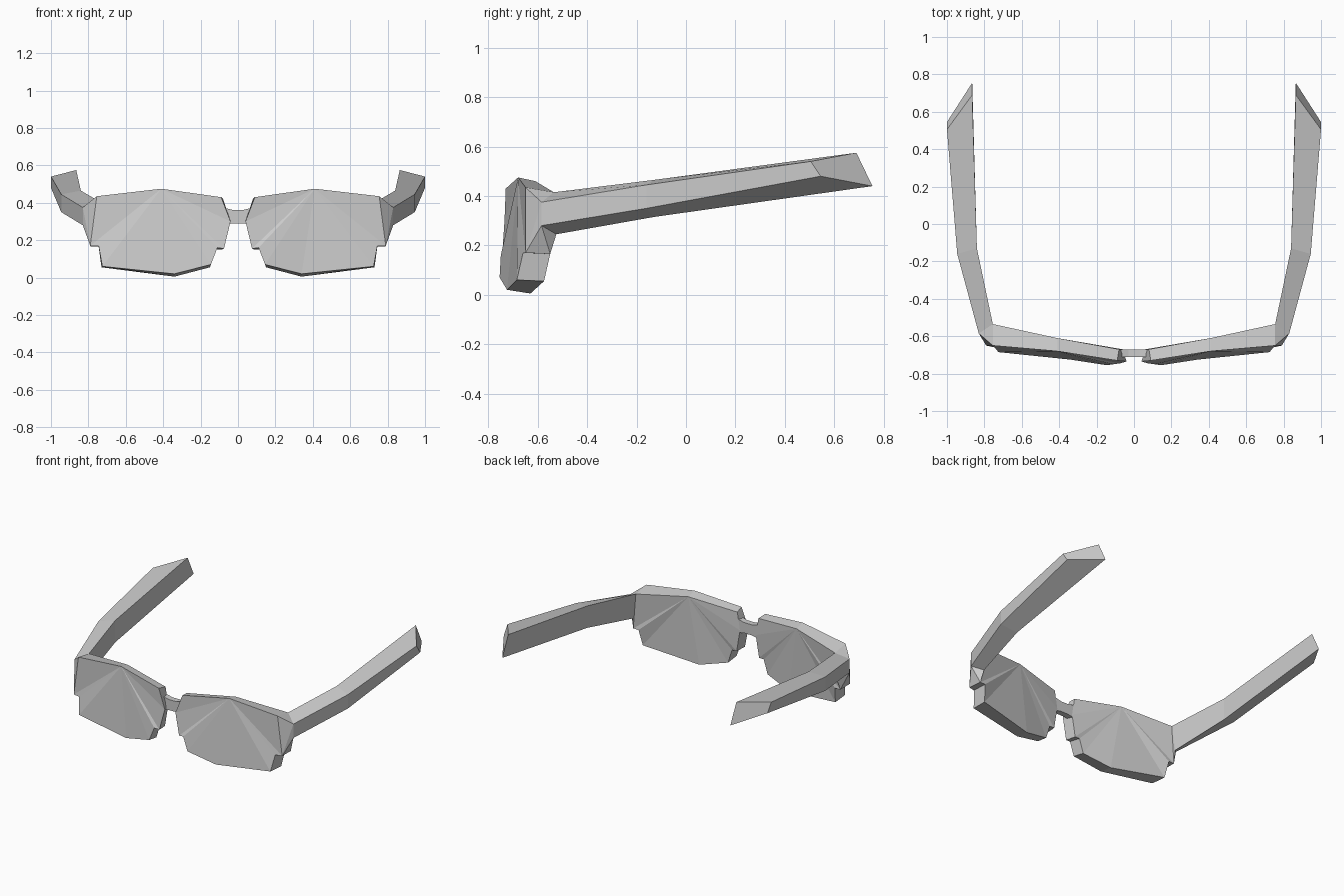
import bpy, bmesh

if "Cube" in bpy.data.objects:
    bpy.data.objects.remove(bpy.data.objects["Cube"])


def finish(name, bm, mirror=True):
    bmesh.ops.recalc_face_normals(bm, faces=bm.faces)
    mesh = bpy.data.meshes.new(name)
    bm.to_mesh(mesh)
    bm.free()
    ob = bpy.data.objects.new(name, mesh)
    bpy.context.collection.objects.link(ob)
    if mirror:
        ob.modifiers.new("mirror", 'MIRROR').use_mirror_merge = False
    return ob


def loft(name, rings, fan=None, mirror=True):
    """Skin a list of closed rings; caps are fans from vertex `fan`, or plain faces."""
    bm = bmesh.new()
    loops = [[bm.verts.new(p) for p in ring] for ring in rings]
    n = len(loops[0])
    for a, b in zip(loops, loops[1:]):
        for i in range(n):
            j = (i + 1) % n
            bm.faces.new((a[i], a[j], b[j], b[i]))
    for ring in (loops[0], loops[-1]):
        if fan is None:
            bm.faces.new(ring)
        else:
            for k in range(1, n - 1):
                bm.faces.new((ring[fan], ring[(fan + k) % n], ring[(fan + k + 1) % n]))
    return finish(name, bm, mirror)


# Lens: swept-back slab with notched sides, fanned from the top middle corner
lens_front = [(.09, -.73, .43), (.41, -.68, .475), (.755, -.65, .435),
              (.79, -.65, .17), (.745, -.66, .17), (.725, -.685, .06),
              (.34, -.725, .02), (.145, -.755, .07), (.11, -.75, .16),
              (.075, -.745, .155), (.04, -.735, .30)]
lens_back = [(.08, -.67, .42), (.41, -.61, .46), (.755, -.535, .415),
             (.785, -.55, .165), (.745, -.55, .165), (.73, -.575, .055),
             (.34, -.63, .005), (.15, -.67, .055), (.12, -.67, .15),
             (.085, -.67, .15), (.06, -.67, .30)]
loft("lens", [lens_front, lens_back], fan=1)

# Temple arm: outer top, outer bottom, inner bottom, inner top at each station
hinge_ring = [(.83, -.585, .375), (.83, -.585, .28), (.775, -.525, .245), (.755, -.535, .415)]
loft("temple_arm", [
    hinge_ring,
    [(.945, -.16, .445), (.945, -.16, .35), (.84, -.13, .315), (.84, -.13, .465)],
    [(1, .505, .54), (1, .545, .48), (.865, .755, .44), (.865, .69, .575)],
])

# Hinge block: faceted corner joining lens edge and arm
bm = bmesh.new()
for p in hinge_ring + [lens_front[2], lens_front[3], lens_back[3]]:
    bm.verts.new(p)
bmesh.ops.convex_hull(bm, input=bm.verts)
finish("hinge_block", bm)

# Nose bridge: shallow arch between the lenses
loft("nose_bridge", [
    [(x, -.71, top), (x, -.67, top), (x, -.67, low), (x, -.71, low)]
    for x, top, low in ((-.08, .375, .28), (-.03, .362, .29), (.03, .362, .29), (.08, .375, .28))
], mirror=False)
